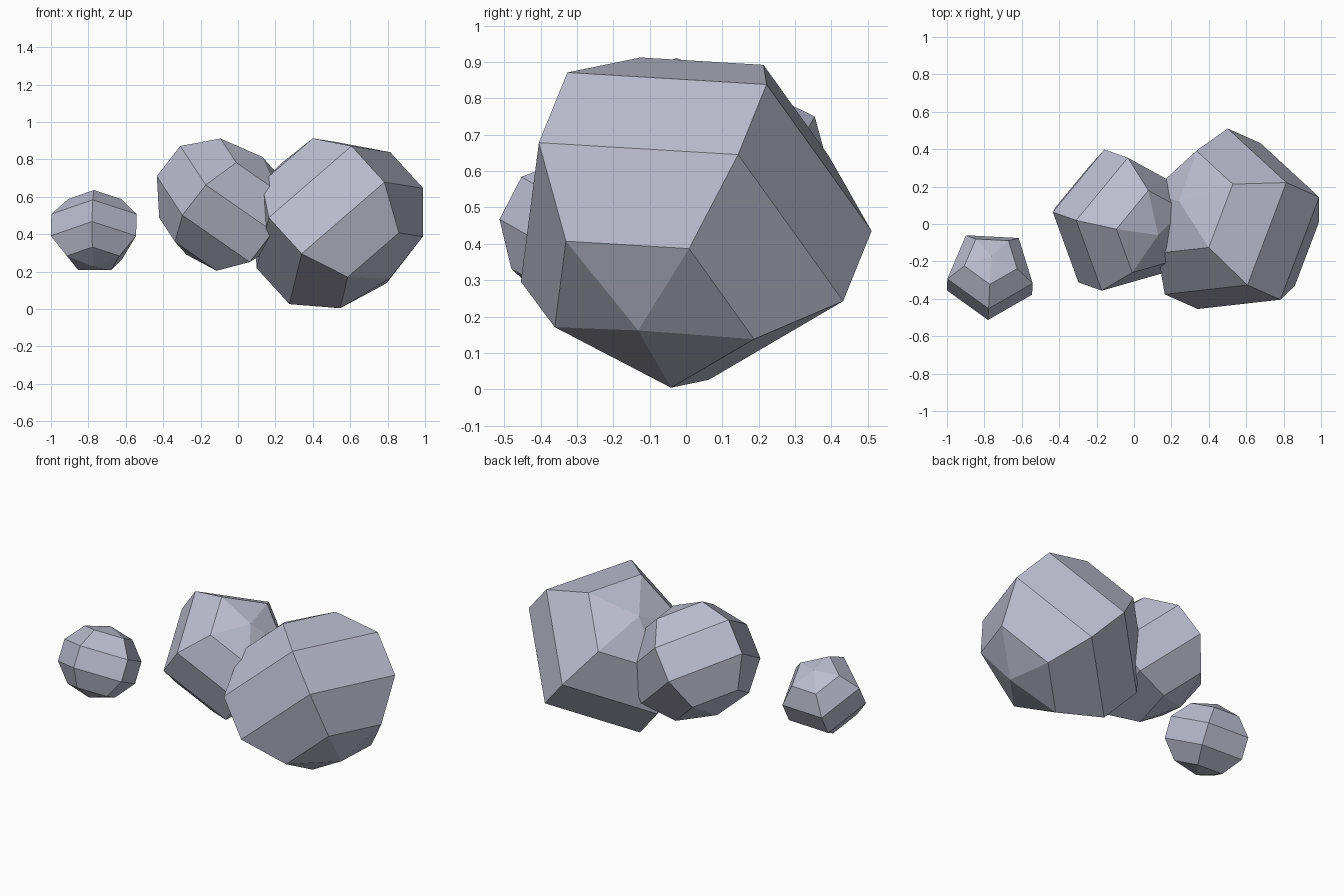
import bpy, bmesh, math
from mathutils import Vector, Matrix

if "Cube" in bpy.data.objects:
    bpy.data.objects.remove(bpy.data.objects["Cube"])

stone = bpy.data.materials.new("pale_lavender_grey")
stone.diffuse_color = (0.5, 0.505, 0.62, 1.0)
stone.use_nodes = True
stone.node_tree.nodes["Principled BSDF"].inputs["Base Color"].default_value = stone.diffuse_color


def rock(name, centre, axis, corner, radius, squash=0.84):
    """Five-sided, five-ring flattened ball: axis = pole direction,
    corner = direction in which one of its five ridges points."""
    bm = bmesh.new()
    bmesh.ops.create_uvsphere(bm, u_segments=5, v_segments=5, radius=1.0)

    # turn one ridge onto local +x, then squash along the pole
    ridge = max(bm.verts, key=lambda v: v.co.xy.length).co
    turn = Matrix.Rotation(-math.atan2(ridge.y, ridge.x), 4, 'Z')
    size = Matrix.Diagonal((radius, radius, radius * squash, 1.0))

    # orient the local frame to the wanted pole and ridge directions
    z = Vector(axis).normalized()
    x = Vector(corner)
    x = (x - z * x.dot(z)).normalized()
    y = z.cross(x)
    frame = Matrix((x, y, z)).transposed().to_4x4()
    bmesh.ops.transform(bm, matrix=frame @ size @ turn, verts=bm.verts)
    bmesh.ops.recalc_face_normals(bm, faces=bm.faces)

    mesh = bpy.data.meshes.new(name)
    bm.to_mesh(mesh)
    bm.free()
    mesh.materials.append(stone)
    obj = bpy.data.objects.new(name, mesh)
    obj.location = centre
    bpy.context.collection.objects.link(obj)
    return obj


# three floating rocks, left to right
rock("small_rock", (-0.768, -0.27, 0.415), (0.024, 0.46, 0.886), (-0.046, -0.885, 0.463), 0.2525)
rock("medium_rock", (-0.073, 0.012, 0.552), (0.598, -0.211, 0.774), (-0.302, 0.03, 0.24), 0.403)
rock("large_rock", (0.525, -0.005, 0.474), (-0.645, 0.287, 0.708), (-0.69, 0.22, -0.69), 0.525)
